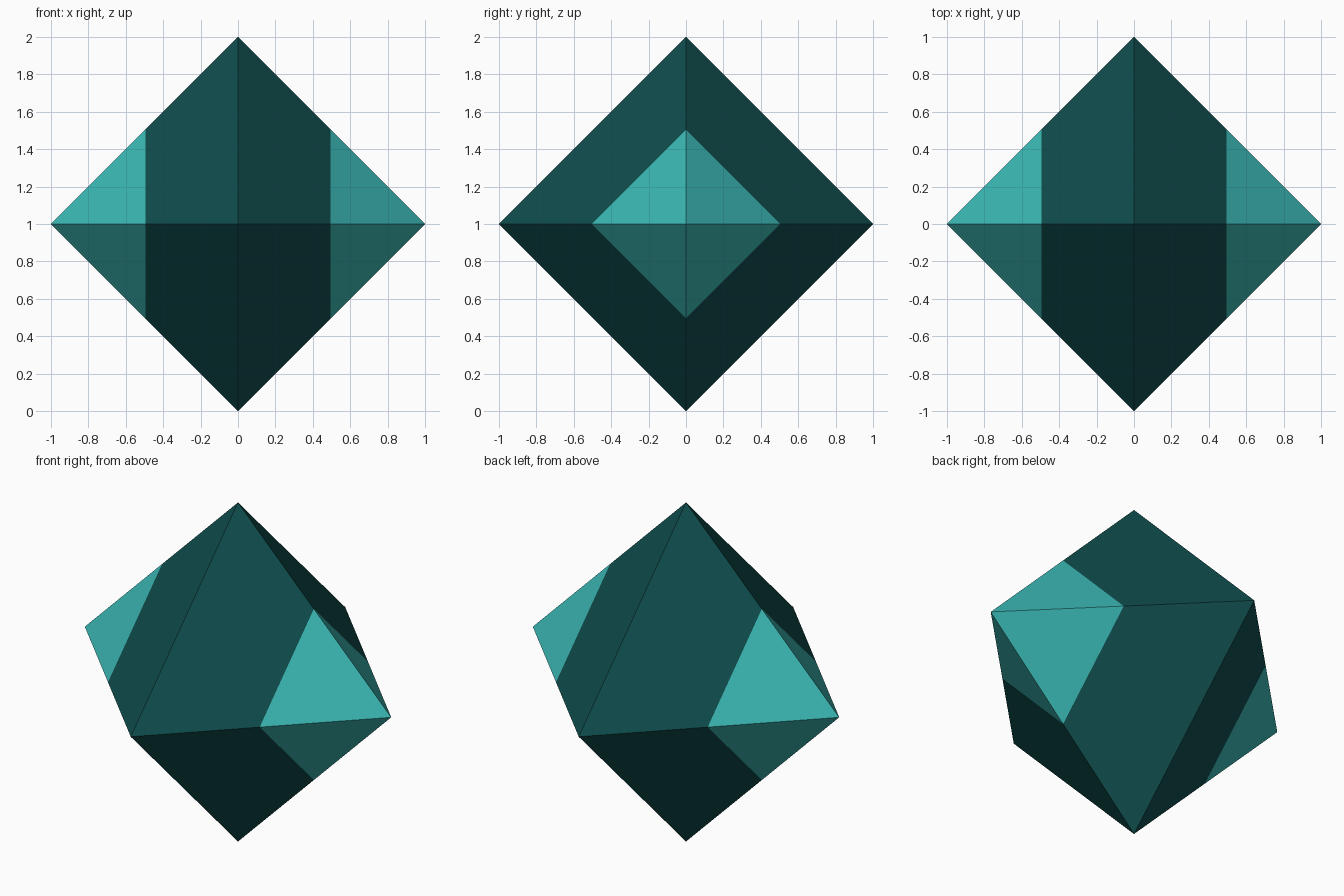
import bpy, bmesh
from mathutils import Vector

if "Cube" in bpy.data.objects:
    bpy.data.objects.remove(bpy.data.objects["Cube"])


def material(name, rgb):
    m = bpy.data.materials.new(name)
    m.diffuse_color = (*rgb, 1.0)
    m.use_nodes = True
    m.node_tree.nodes["Principled BSDF"].inputs["Base Color"].default_value = m.diffuse_color
    return m


TIP_START = 0.495  # distance from centre where the bright tips begin

# Octahedral gem: hull of six axis points, resting on z = 0
bm = bmesh.new()
for axis in range(3):
    for sign in (-1, 1):
        p = Vector((0, 0, 1))
        p[axis] += sign
        bm.verts.new(p)
bmesh.ops.convex_hull(bm, input=bm.verts[:])

# Cut the colour borders on the left and right tips
for sign in (-1, 1):
    bmesh.ops.bisect_plane(bm, geom=bm.verts[:] + bm.edges[:] + bm.faces[:],
                           plane_co=(sign * TIP_START, 0, 0), plane_no=(1, 0, 0))
bmesh.ops.recalc_face_normals(bm, faces=bm.faces[:])

# Bright tips, dark middle
for f in bm.faces:
    f.smooth = False
    f.material_index = int(abs(f.calc_center_median().x) > TIP_START)

mesh = bpy.data.meshes.new("octahedral_gem")
bm.to_mesh(mesh)
bm.free()
mesh.materials.append(material("dark teal", (0.0048, 0.072, 0.072)))
mesh.materials.append(material("bright teal", (0.042, 0.465, 0.445)))
bpy.context.collection.objects.link(bpy.data.objects.new("octahedral_gem", mesh))
